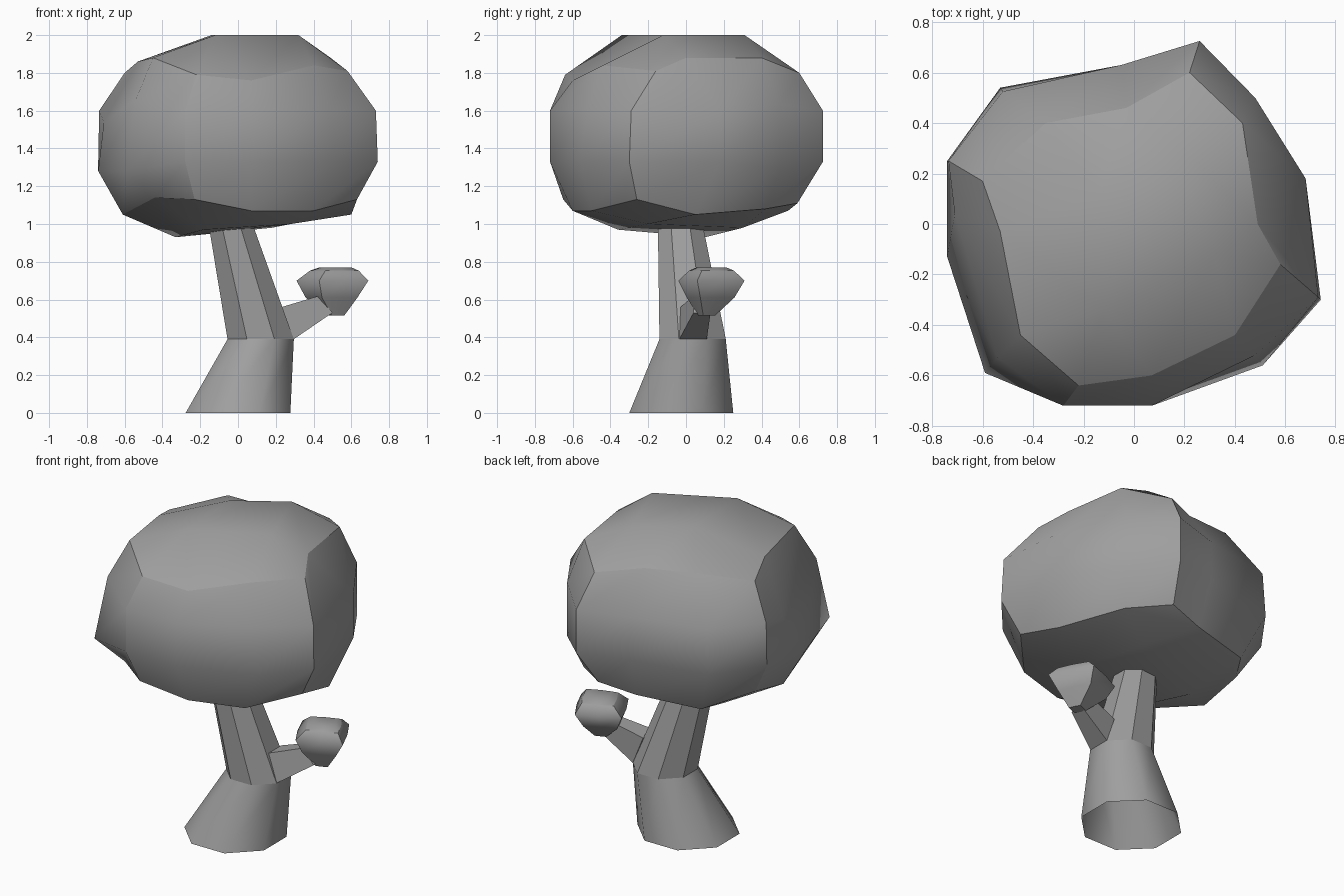
import bpy
from math import cos, sin, pi, radians

if "Cube" in bpy.data.objects:
    bpy.data.objects.remove(bpy.data.objects["Cube"])

grey = bpy.data.materials.new("mid_grey")
grey.diffuse_color = (.345, .345, .345, 1)
grey.use_nodes = True
grey.node_tree.nodes["Principled BSDF"].inputs["Base Color"].default_value = grey.diffuse_color


def make(name, verts, faces, angle=None):
    mesh = bpy.data.meshes.new(name)
    mesh.from_pydata(verts, [], faces)
    mesh.update()
    mesh.materials.append(grey)
    ob = bpy.data.objects.new(name, mesh)
    bpy.context.collection.objects.link(ob)
    bpy.ops.object.select_all(action='DESELECT')
    ob.select_set(True)
    bpy.context.view_layer.objects.active = ob
    if angle:
        bpy.ops.object.shade_smooth_by_angle(angle=radians(angle))
    return ob


def bridge(rings):
    """Quads between stacked rings, lowest ring first, counterclockwise."""
    n = len(rings[0])
    return [(r * n + i, r * n + (i + 1) % n, (r + 1) * n + (i + 1) % n, (r + 1) * n + i)
            for r in range(len(rings) - 1) for i in range(n)]


def ring(x, y, z, rx, ry, n=8):
    return [(x + rx * cos(2 * pi * (i + .5) / n), y + ry * sin(2 * pi * (i + .5) / n), z)
            for i in range(n)]


def loft(name, rings, angle=None, capped=True):
    n = len(rings[0])
    verts = [v for r in rings for v in r]
    caps = [tuple(reversed(range(n))), tuple(range(len(verts) - n, len(verts)))]
    return make(name, verts, bridge(rings) + (caps if capped else []), angle)


def block_edges_sharp(ob, n, rims):
    """Sharp edges along the rim rings and the four corner columns only."""
    last = n * (max(rims) + 1)
    for e in ob.data.edges:
        a, b = sorted(e.vertices)
        rim = a // n == b // n and a // n in rims and b < last
        column = b < last and b - a == n and (a % n) % (n // 4) == 0
        e.use_edge_sharp = rim or column


# Trunk: flared smooth foot (open underneath), faceted leaning stem
joint = ring(.12, .035, .39, .19, .19)
loft("trunk_base", [ring(0, -.025, 0, .30, .298), joint], 50, capped=False)
loft("trunk_upper", [joint, ring(-.055, -.037, 1.06, .12, .122)], capped=False)

# Side branch
loft("branch", [[(.295, -.035, .39), (.295, .11, .39), (.23, .10, .56), (.23, -.03, .56)],
                [(.50, .04, .53), (.50, .13, .53), (.43, .13, .62), (.43, .04, .62)]])


# Small leaf clump: slightly bulged square block, turned on the branch
def clump(x, y, z, s):
    corners = [(-.07, -.175), (.19, -.075), (.06, .175), (-.19, .065)]
    pts = []
    for k in range(4):
        (ax, ay), (bx, by) = corners[k], corners[(k + 1) % 4]
        pts += [(x + s * ax, y + s * ay, z),
                (x + s * .53 * (ax + bx), y + s * .53 * (ay + by), z)]
    return pts


small = loft("small_foliage", [clump(.515, .11, .515, .25), clump(.495, .13, .61, .72),
                               clump(.50, .135, .70, 1), clump(.51, .135, .753, .68),
                               clump(.515, .135, .77, .45)], 180)
block_edges_sharp(small, 8, (0, 3))

# Crown: lumpy rounded block, three segments per side
low = [(-.23, -.65, 1.13), (.07, -.60, 1.07), (.40, -.50, 1.07), (.63, -.26, 1.13),
       (.60, .05, 1.05), (.42, .42, 1.08), (.20, .59, 1.11), (-.03, .54, 1.07),
       (-.42, .45, 1.05), (-.61, .18, 1.11), (-.61, -.10, 1.05), (-.44, -.50, 1.14)]
girth = [(-.28, -.72), (.07, -.72), (.51, -.56), (.74, -.30), (.68, .18), (.48, .50),
         (.26, .725), (-.05, .63), (-.53, .54), (-.74, .25), (-.74, -.13), (-.59, -.59)]
high = [(-.22, -.64, 1.79), (.07, -.60, 1.76), (.40, -.44, 1.84), (.58, -.16, 1.81),
        (.49, 0, 1.88), (.43, .40, 1.88), (.22, .60, 1.80), (-.03, .46, 1.84),
        (-.35, .40, 1.87), (-.60, .17, 1.80), (-.53, -.03, 1.86), (-.45, -.44, 1.88)]
under = [(-.18, -.36, .97), (.28, -.20, 1.0), (.18, .30, .98), (-.33, .10, .93)]
top = [(-.12, -.34, 2.0), (.32, -.12, 2.0), (.16, .31, 2.0), (-.14, .12, 2.0)]
lower_girth = [(x, y, 1.33) for x, y in girth]
upper_girth = [(x, y, 1.60) for x, y in girth]
lower_girth[5] = (.48, .50, 1.29)
lower_girth[10:] = [(-.74, -.13, 1.28), (-.59, -.59, 1.28)]
upper_girth[2:4] = [(.48, -.52, 1.61), (.73, -.29, 1.60)]
upper_girth[5] = (.48, .50, 1.63)
upper_girth[8:] = [(-.52, .525, 1.61), (-.735, .25, 1.60), (-.71, .04, 1.54), (-.54, -.53, 1.66)]
rings = [low, lower_girth, upper_girth, high]


def cap(outer, inner):
    """Three by three grid of quads joining 12 rim points to 4 inner points."""
    faces = [tuple(inner + i for i in range(4))]
    for k in range(4):
        c, q, nxt = 3 * k, inner + k, inner + (k + 1) % 4
        faces.append((outer + c, outer + c + 1, q, outer + (c - 1) % 12))
        faces.append((outer + c + 1, outer + c + 2, nxt, q))
    return faces


verts = [v for r in rings for v in r] + under + top
faces = bridge(rings) + [f[::-1] for f in cap(0, 48)] + cap(36, 52)
crown = make("crown", verts, faces, 180)
block_edges_sharp(crown, 12, (0, 3))
